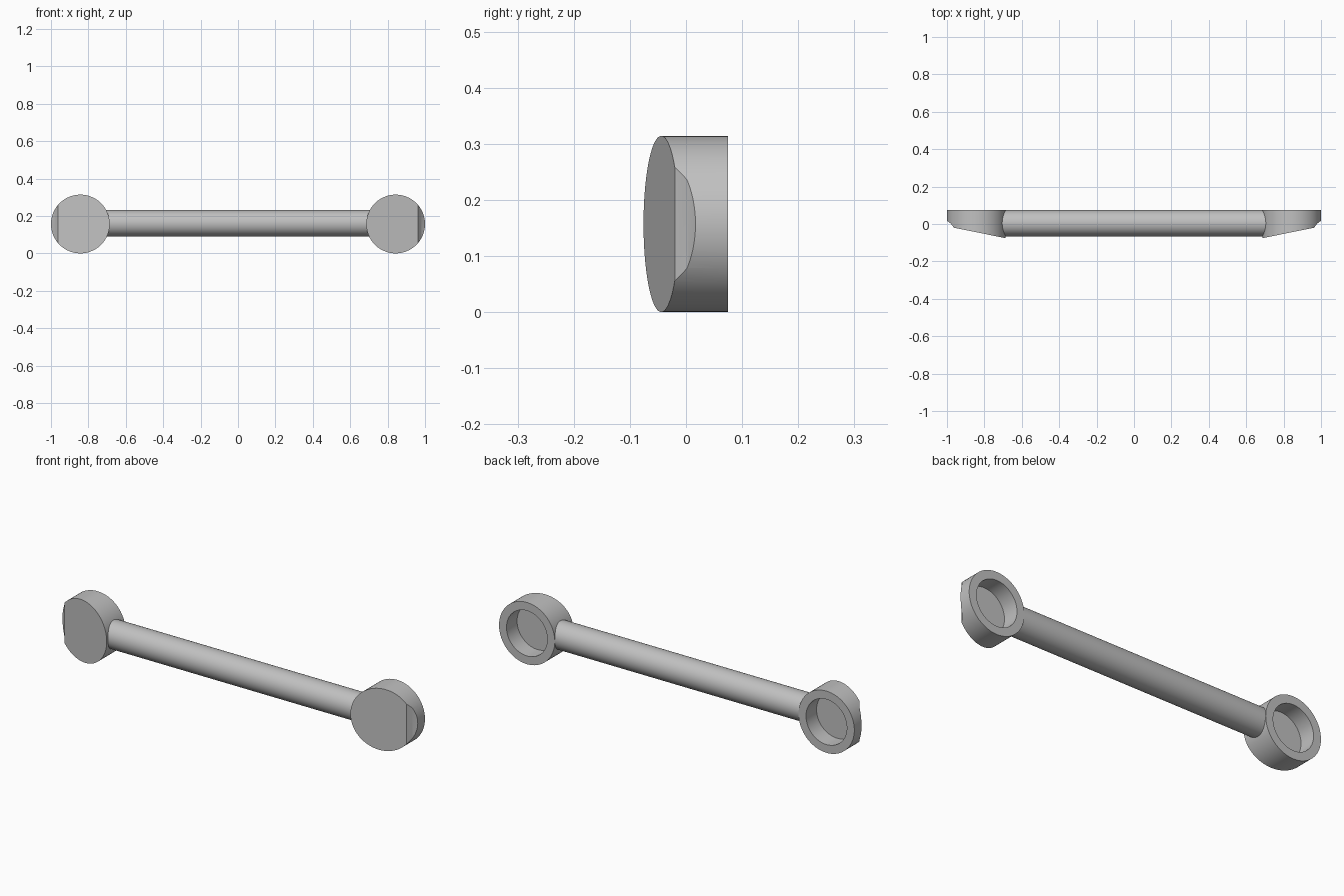
import bpy, bmesh, math
from mathutils import Matrix

cube = bpy.data.objects.get("Cube")
if cube:
    bpy.data.objects.remove(cube, do_unlink=True)

CZ, CX, R, BACK = 0.157, 0.843, 0.157, 0.075

grey = bpy.data.materials.new("light grey")
grey.use_nodes = True
colour = (0.53, 0.53, 0.53, 1)
grey.diffuse_color = colour
grey.node_tree.nodes["Principled BSDF"].inputs["Base Color"].default_value = colour


def make_object(name, bm):
    bmesh.ops.recalc_face_normals(bm, faces=bm.faces)
    mesh = bpy.data.meshes.new(name)
    bm.to_mesh(mesh)
    bm.free()
    obj = bpy.data.objects.new(name, mesh)
    bpy.context.collection.objects.link(obj)
    mesh.materials.append(grey)
    return obj


def cylinder(name, radius, start, end, axis, centre):
    bm = bmesh.new()
    turn = Matrix.Rotation(math.pi / 2, 4, "Y" if axis == "X" else "X")
    middle = list(centre)
    middle["XY".index(axis)] = (start + end) / 2
    bmesh.ops.create_cone(bm, cap_ends=True, segments=96, radius1=radius,
                          radius2=radius, depth=end - start,
                          matrix=Matrix.Translation(middle) @ turn)
    return make_object(name, bm)


def prism(name, outline):
    bm = bmesh.new()
    face = bm.faces.new([bm.verts.new((x, y, -0.1)) for x, y in outline])
    new = bmesh.ops.extrude_face_region(bm, geom=[face])["geom"]
    bmesh.ops.translate(bm, vec=(0, 0, 0.6),
                        verts=[v for v in new if isinstance(v, bmesh.types.BMVert)])
    return make_object(name, bm)


def apply_cut(obj, cutter, operation):
    mod = obj.modifiers.new("cut", "BOOLEAN")
    mod.operation, mod.solver, mod.object = operation, "EXACT", cutter
    bpy.context.view_layer.objects.active = obj
    bpy.ops.object.modifier_apply(modifier=mod.name)
    bpy.data.objects.remove(cutter, do_unlink=True)


def smooth(obj):
    bpy.ops.object.select_all(action="DESELECT")
    obj.select_set(True)
    bpy.context.view_layer.objects.active = obj
    bpy.ops.object.shade_smooth_by_angle(angle=math.radians(20))


# Round end mounts: sloped front, chamfered outer rim, hollow back
for side, name in ((1, "left_mount"), (-1, "right_mount")):
    mount = cylinder(name, R, -0.2, BACK, "Y", (side * CX, 0, CZ))
    outline = [(0.6, 0.2), (0.6, -0.093), (0.963, -0.02),
               (0.979, 0.002), (1.0, 0.017), (1.1, 0.085), (1.1, 0.2)]
    apply_cut(mount, prism("trim", [(side * x, y) for x, y in outline]), "INTERSECT")
    socket = cylinder("socket", 0.115, -0.01, 0.2, "Y", (side * CX, 0, CZ))
    apply_cut(mount, socket, "DIFFERENCE")
    smooth(mount)

# Grip bar, ending inside the mount walls
smooth(cylinder("grip_bar", 0.07, -0.715, 0.715, "X", (0, 0.004, 0.161)))
